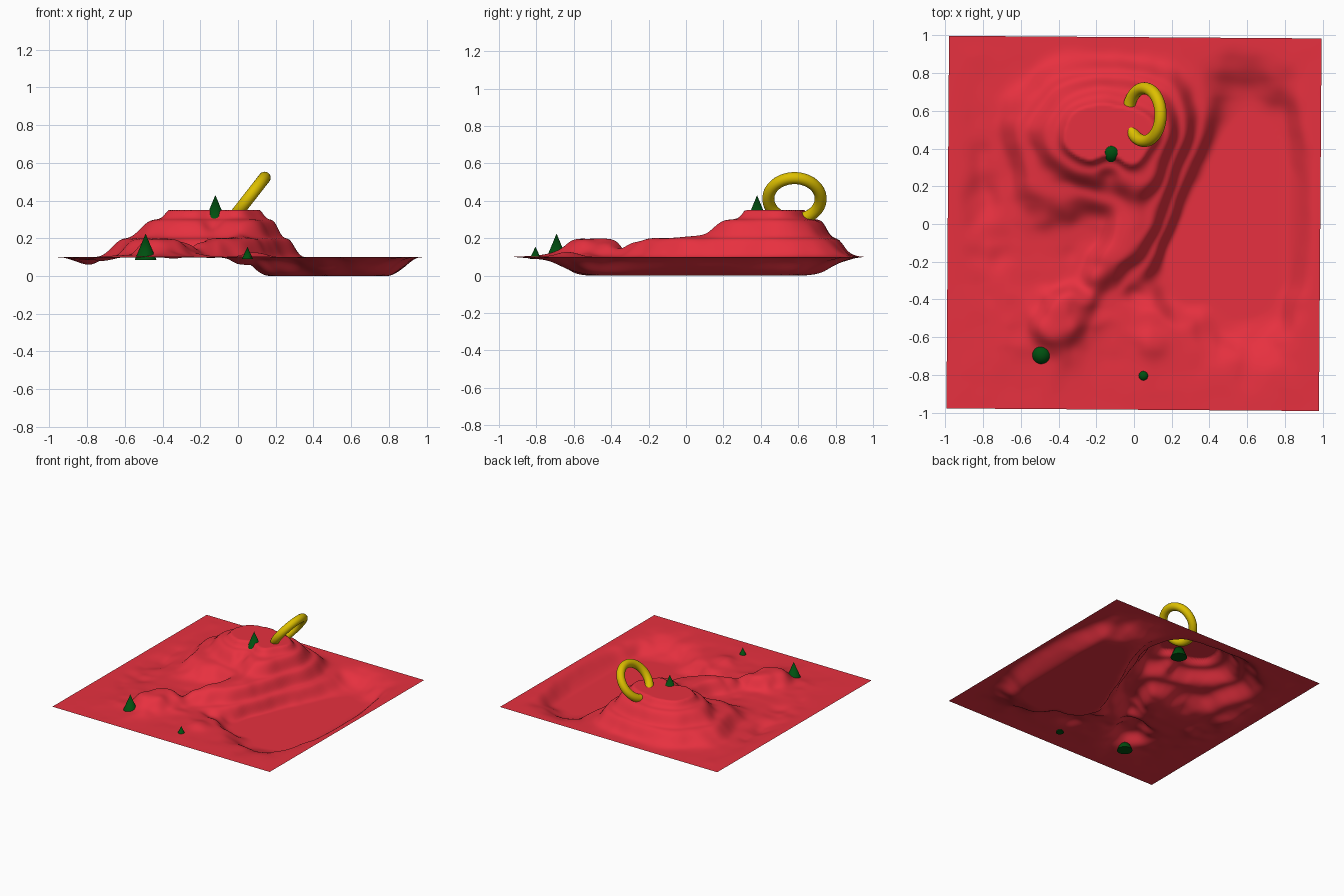
import bpy, bmesh, math
from mathutils import Vector, noise

if "Cube" in bpy.data.objects:
    bpy.data.objects.remove(bpy.data.objects["Cube"])


def material(name, color):
    m = bpy.data.materials.new(name)
    m.diffuse_color = color
    m.use_nodes = True
    m.node_tree.nodes["Principled BSDF"].inputs["Base Color"].default_value = m.diffuse_color
    return m


RED = material("red", (0.8, 0.03, 0.05, 1))
GREEN = material("green", (0.0, 0.08, 0.005, 1))
GOLD = material("gold", (0.72, 0.52, 0.0, 1))

# Land forms: x, y, radius x, radius y, turn in degrees, height, steepness
FORMS = [
    (-0.14, 0.48, 0.46, 0.33, 0, 0.258, 3.0),     # main mesa
    (-0.12, 0.46, 0.30, 0.16, 0, 0.05, 4),        # mesa crest
    (-0.13, 0.30, 0.07, 0.09, 0, -0.05, 2.5),     # notch below the summit tree
    (0.05, 0.08, 0.16, 0.22, -25, 0.08, 3),       # spur to the south
    (-0.07, -0.14, 0.11, 0.18, -35, 0.08, 2.2),   # spur end
    (-0.40, -0.56, 0.17, 0.19, 0, 0.08, 2.0),     # south-west hill
    (-0.30, -0.40, 0.18, 0.14, 30, 0.03, 2),      # hill shoulder
    (0.11, -0.60, 0.12, 0.17, 0, 0.035, 2),       # small south hill
    (-0.03, -0.42, 0.08, 0.12, -20, -0.03, 2),    # ravine
    (-0.48, 0.12, 0.16, 0.18, 20, 0.045, 2),      # west shoulder
    (-0.30, -0.10, 0.10, 0.12, 0, -0.02, 2),      # hollow
    (0.57, 0.06, 0.37, 0.70, 0, -0.16, 3.6),      # east basin
    (0.26, -0.25, 0.15, 0.27, -25, -0.09, 2.6),   # basin bay
    (-0.80, 0.15, 0.15, 0.45, 0, -0.04, 2.2),     # west basin
]


def smooth(t):
    t = min(max(t, 0), 1)
    return t * t * (3 - 2 * t)


def land_height(x, y):
    h = 0.1
    for cx, cy, rx, ry, turn, amp, p in FORMS:
        a = math.radians(turn)
        dx, dy = x - cx, y - cy
        u = (dx * math.cos(a) + dy * math.sin(a)) / rx
        v = (-dx * math.sin(a) + dy * math.cos(a)) / ry
        h += amp * math.exp(-math.hypot(u, v) ** p)
    h += 0.016 * noise.noise(Vector((x * 5, y * 5, 0.3)))
    # rougher ground in the south-west
    rough = 0.008 + 0.02 * math.exp(-((x + 0.25) / 0.45) ** 2 - ((y + 0.35) / 0.4) ** 2)
    h += rough * noise.noise(Vector((x * 9, y * 9, 2.7)))
    # rock strata every 0.1, clipped top and bottom
    h -= 0.8 * 0.1 / math.tau * math.sin(math.tau * h / 0.1)
    h = min(max(h, 0.0), 0.35)
    # fade to a flat border
    edge = min(0.985 - abs(x), 0.985 - abs(y))
    return 0.1 + (h - 0.1) * smooth(edge / 0.2)


def add(name, bm, mat):
    me = bpy.data.meshes.new(name)
    bm.to_mesh(me)
    bm.free()
    me.materials.append(mat)
    ob = bpy.data.objects.new(name, me)
    bpy.context.collection.objects.link(ob)
    return ob


# Terrain sheet, turned very slightly
bm = bmesh.new()
bmesh.ops.create_grid(bm, x_segments=160, y_segments=160, size=0.988)
for v in bm.verts:
    v.co.z = land_height(v.co.x, v.co.y)
terrain = add("terrain", bm, RED)
terrain.data.polygons.foreach_set("use_smooth", [True] * len(terrain.data.polygons))
terrain.rotation_euler.z = math.radians(-0.4)
terrain.location.y = 0.003


# Trees: plain cones, base sunk into the ground
def tree(name, x, y, tip, radius, height):
    b = bmesh.new()
    bmesh.ops.create_cone(b, cap_ends=True, segments=32, radius1=radius,
                          radius2=0, depth=height)
    for f in b.faces:
        f.smooth = len(f.verts) == 3
    ob = add(name, b, GREEN)
    ob.location = (x, y, tip - height / 2)


tree("tree_summit", -0.12, 0.38, 0.43, 0.062, 0.15)
tree("tree_hill", -0.49, -0.692, 0.225, 0.058, 0.14)
tree("tree_plain", 0.05, -0.805, 0.155, 0.030, 0.065)

# Leaning ring, its lower side buried in the mesa
bpy.ops.mesh.primitive_torus_add(major_segments=64, minor_segments=20,
                                 major_radius=0.14, minor_radius=0.032,
                                 location=(0.055, 0.58, 0.411),
                                 rotation=(0, math.radians(-52), 0))
ring = bpy.context.object
ring.name = "ring"
ring.data.materials.append(GOLD)
bpy.ops.object.shade_smooth()
